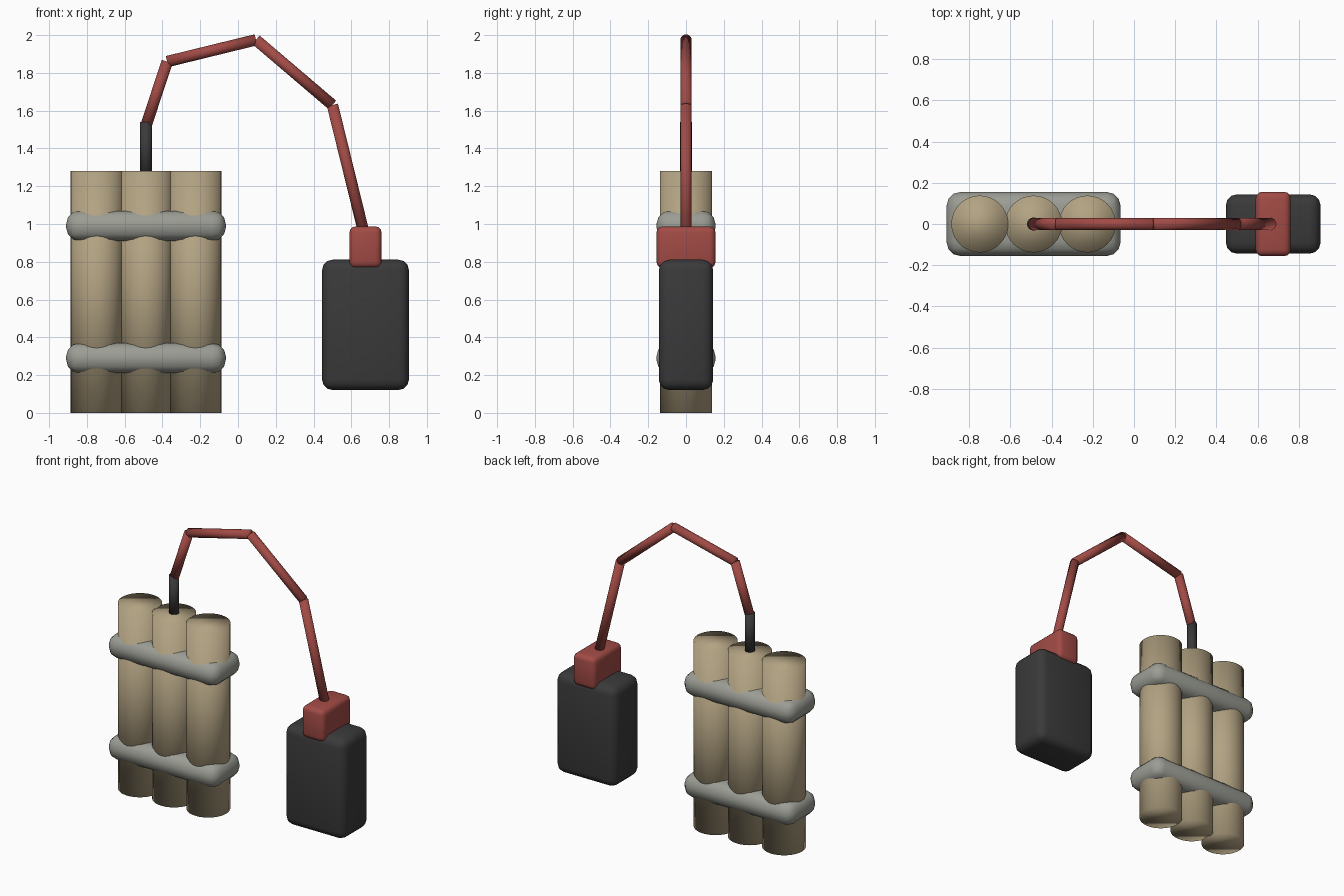
import bpy
from mathutils import Vector

if "Cube" in bpy.data.objects:
    bpy.data.objects.remove(bpy.data.objects["Cube"])


def material(name, rgb):
    m = bpy.data.materials.new(name)
    m.diffuse_color = (*rgb, 1)
    m.use_nodes = True
    m.node_tree.nodes["Principled BSDF"].inputs["Base Color"].default_value = m.diffuse_color
    return m


TAN = material("tan paper", (0.45, 0.365, 0.225))
GREY = material("grey tape", (0.33, 0.34, 0.30))
BLACK = material("black plastic", (0.042, 0.042, 0.042))
RED = material("red plastic", (0.36, 0.07, 0.06))


def rod(name, a, b, radius, mat, sides=32):
    """Smooth cylinder between two points."""
    a, b = Vector(a), Vector(b)
    bpy.ops.mesh.primitive_cylinder_add(vertices=sides, radius=radius, depth=(b - a).length,
                                        location=(a + b) / 2)
    o = bpy.context.object
    o.name = name
    o.rotation_euler = (b - a).to_track_quat('Z', 'Y').to_euler()
    o.data.materials.append(mat)
    bpy.ops.object.shade_smooth()
    return o


def rounded_box(name, centre, size, bevel, mat):
    """Box with rounded edges."""
    bpy.ops.mesh.primitive_cube_add(size=1, location=centre)
    o = bpy.context.object
    o.name = name
    o.scale = size
    bpy.ops.object.transform_apply(location=False, rotation=False, scale=True)
    mod = o.modifiers.new("round", 'BEVEL')
    mod.width = bevel
    mod.segments = 3
    o.data.materials.append(mat)
    bpy.ops.object.shade_smooth()
    return o


# Three sticks side by side
for i, x in enumerate((-0.748, -0.487, -0.226)):
    rod(f"stick_{i + 1}", (x, 0, 0), (x, 0, 1.28), 0.138, TAN)

# Tape bands around the sticks
for name, z in (("lower_band", 0.29), ("upper_band", 0.99)):
    rounded_box(name, (-0.487, 0, z), (0.845, 0.312, 0.16), 0.07, GREY)

# Fuse cap on the middle stick
rod("fuse_cap", (-0.487, 0, 1.25), (-0.487, 0, 1.54), 0.032, BLACK, 16)

# Wire in straight lengths
path = [(-0.487, 1.52), (-0.375, 1.86), (0.095, 1.975), (0.5, 1.63), (0.672, 0.93)]
for i, (p, q) in enumerate(zip(path, path[1:])):
    rod(f"wire_{i + 1}", (p[0], 0, p[1]), (q[0], 0, q[1]), 0.03, RED, 16)

# Battery box and its red connector
rounded_box("battery_box", (0.675, 0, 0.466), (0.46, 0.288, 0.69), 0.055, BLACK)
rounded_box("connector", (0.675, 0, 0.877), (0.17, 0.312, 0.22), 0.032, RED)
